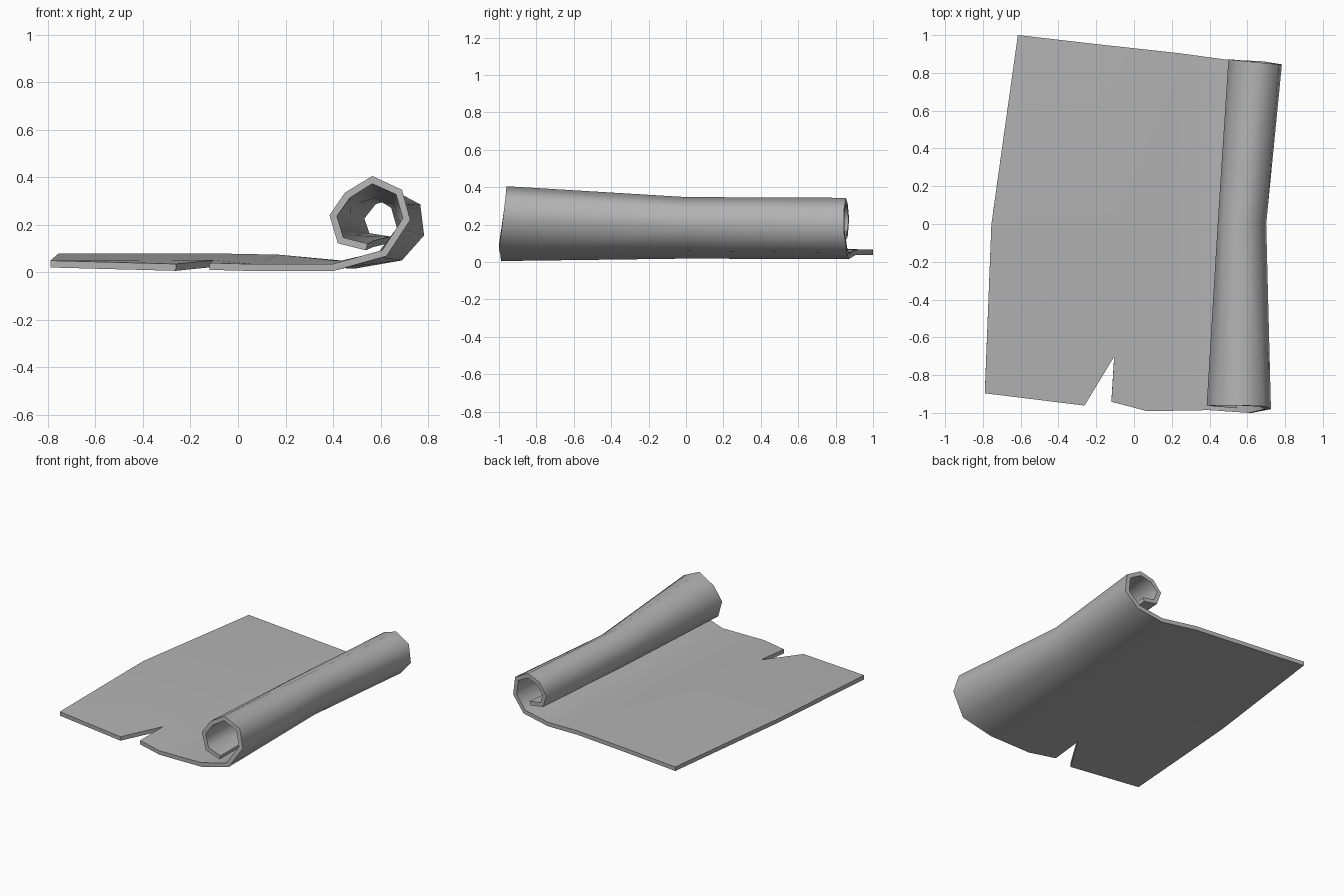
import bpy
import bmesh

cube = bpy.data.objects.get("Cube")
if cube:
    bpy.data.objects.remove(cube, do_unlink=True)

paper = bpy.data.materials.new("paper_grey")
paper.use_nodes = True
grey = (0.45, 0.45, 0.45, 1)
paper.diffuse_color = grey
paper.node_tree.nodes["Principled BSDF"].inputs["Base Color"].default_value = grey

# Outer side of the sheet at three stations: flat part, then the curl
front = [(-.79, -.895, .02), (-.12, -.94, .01), (.07, -.99, .005), (.40, -.985, .005),
         (.625, -1, .068), (.725, -.98, .22), (.69, -.965, .347), (.565, -.96, .405),
         (.45, -.96, .335), (.385, -.96, .24), (.42, -.965, .122), (.538, -.975, .092)]
middle = [(-.755, 0, .05), (-.09, .01, .05), (.17, .01, .045), (.43, 0, .018),
          (.61, 0, .06), (.70, 0, .18), (.67, 0, .29), (.575, 0, .347),
          (.485, 0, .31), (.443, 0, .225), (.47, 0, .13), (.565, 0, .105)]
back = [(-.615, 1, .038), (-.2, .952, .038), (.23, .905, .036), (.49, .87, .015),
        (.69, .86, .05), (.783, .845, .155), (.767, .845, .285), (.66, .855, .343),
        (.56, .865, .31), (.50, .872, .23), (.53, .865, .14), (.635, .86, .122)]

bm = bmesh.new()
rows = [[bm.verts.new(p) for p in row] for row in (front, middle, back)]
f, m, b = rows

# Torn notch in the front edge
tear_left = bm.verts.new((-.262, -.96, .006))
tear_tip = bm.verts.new((-.105, -.70, .022))
bm.faces.new((f[0], m[0], tear_tip, tear_left))
bm.faces.new((m[0], m[1], tear_tip))
bm.faces.new((f[1], tear_tip, m[1], m[2], f[2]))

# Remaining strips of the sheet and roll
for i in range(len(f) - 1):
    if i > 1:
        bm.faces.new((f[i], m[i], m[i + 1], f[i + 1]))
    bm.faces.new((m[i], b[i], b[i + 1], m[i + 1]))

mesh = bpy.data.meshes.new("scroll_sheet")
bm.to_mesh(mesh)
bm.free()
mesh.materials.append(paper)
sheet = bpy.data.objects.new("scroll_sheet", mesh)
bpy.context.collection.objects.link(sheet)
bpy.ops.object.select_all(action="DESELECT")
sheet.select_set(True)
bpy.context.view_layer.objects.active = sheet

# Paper thickness towards the inside of the curl
solid = sheet.modifiers.new("thickness", "SOLIDIFY")
solid.thickness = 0.029
solid.offset = -1
solid.use_even_offset = True
bpy.ops.object.modifier_apply(modifier=solid.name)
bpy.ops.object.shade_smooth_by_angle(angle=1.05)
